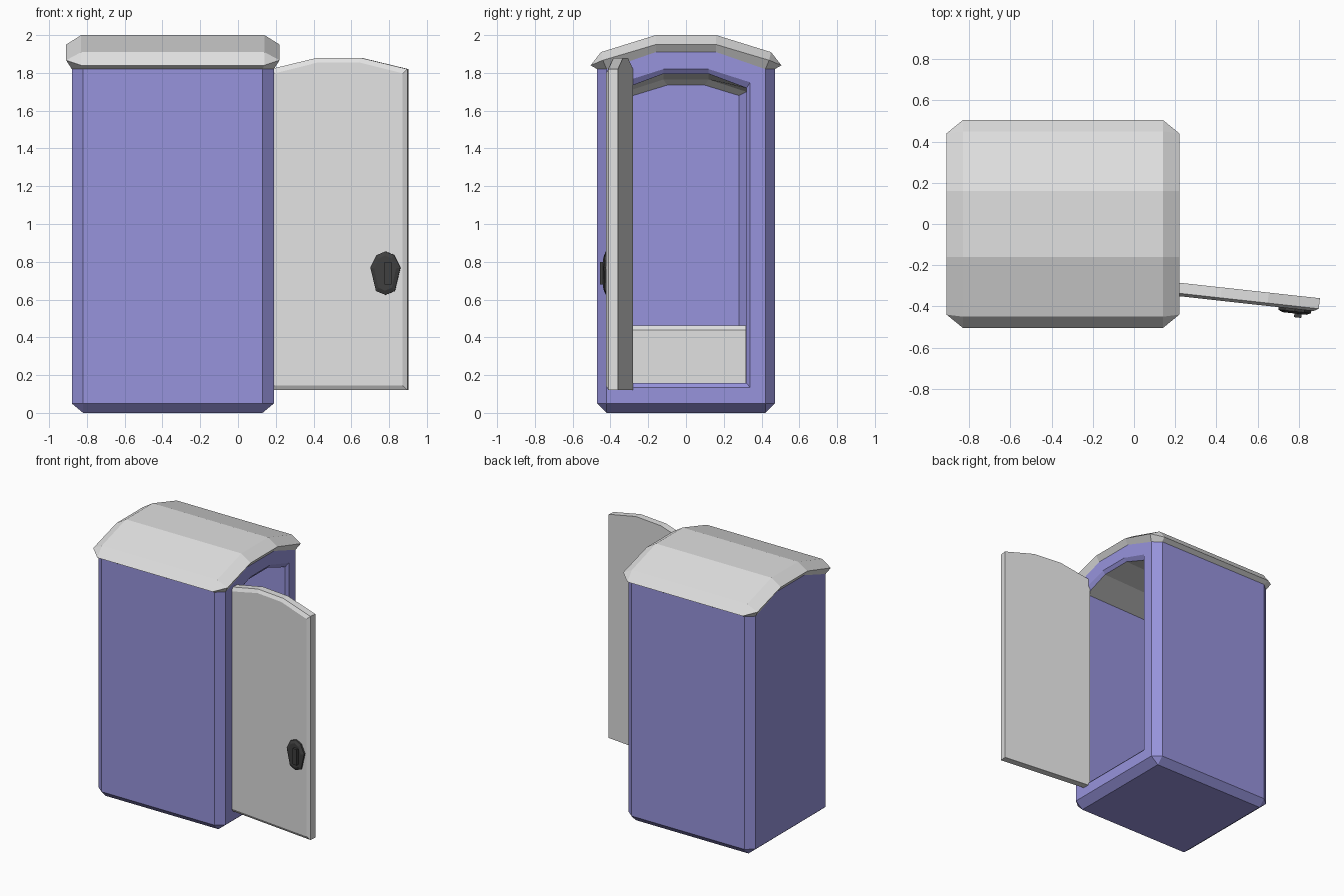
import bpy, bmesh, math

if "Cube" in bpy.data.objects:
    bpy.data.objects.remove(bpy.data.objects["Cube"])


def material(name, rgb):
    m = bpy.data.materials.new(name)
    m.use_nodes = True
    m.diffuse_color = (*rgb, 1)
    m.node_tree.nodes["Principled BSDF"].inputs["Base Color"].default_value = (*rgb, 1)
    return m


PURPLE = material("cabin purple", (0.31, 0.295, 0.72))
GREY = material("pale grey", (0.75, 0.75, 0.75))
BLACK = material("latch black", (0.05, 0.05, 0.05))


def loft(name, loops, mats, closed=True, rule=None):
    """Skin equal-length loops; a closed loft wraps round and caps both ends."""
    bm = bmesh.new()
    rings = [[bm.verts.new(p) for p in loop] for loop in loops]
    n = len(rings[0])
    for k, (a, b) in enumerate(zip(rings, rings[1:])):
        for i in range(n if closed else n - 1):
            j = (i + 1) % n
            f = bm.faces.new((a[i], a[j], b[j], b[i]))
            f.material_index = rule(k, i) if rule else 0
    if closed:
        bm.faces.new(rings[0])
        bm.faces.new(rings[-1])
    bmesh.ops.remove_doubles(bm, verts=bm.verts[:], dist=1e-4)
    bmesh.ops.recalc_face_normals(bm, faces=bm.faces[:])
    mesh = bpy.data.meshes.new(name)
    bm.to_mesh(mesh)
    bm.free()
    for m in mats:
        mesh.materials.append(m)
    ob = bpy.data.objects.new(name, mesh)
    bpy.context.collection.objects.link(ob)
    return ob


def section(x, w, z0, side, top, mid, ch=0.0):
    """Arched doorway-like section across y, with an optional bottom chamfer."""
    right = [(w - ch, z0), (w, z0 + ch), (w, side), (mid, top)]
    left = [(-y, z) for y, z in reversed(right)]
    return [(x, y, z) for y, z in right + left]


CX = -0.345  # centre of the cabin along x

# Cabin: outer shell, door frame and hollow inside in one skin
outer_end = dict(w=0.42, z0=0.05, side=1.82, top=1.91, mid=0.16)
outer_mid = dict(w=0.47, z0=0.0, side=1.82, top=1.91, mid=0.16, ch=0.05)
loft("cabin", [
    section(CX - 0.535, **outer_end),
    section(CX - 0.475, **outer_mid),
    section(CX + 0.475, **outer_mid),
    section(CX + 0.535, **outer_end),
    section(CX + 0.535, 0.34, 0.135, 1.75, 1.82, 0.12),
    section(CX + 0.515, 0.32, 0.157, 1.72, 1.795, 0.12),
    section(CX - 0.43, 0.32, 0.157, 1.70, 1.765, 0.12),
    section(CX - 0.475, 0.28, 0.19, 1.68, 1.735, 0.10),
], [PURPLE, GREY], rule=lambda k, i: int(k >= 5 and i in (2, 3, 4)))


# Roof: arched shell with chamfered rim
def roof_loop(points, s):
    """Mirror (half length, y, z) points across y for the end on side s."""
    half = [(CX + s * h, y, z) for h, y, z in points]
    return [(x, -y, z) for x, y, z in half] + half[::-1]


foot = (0.535, 0.42, 1.82)
rim = (0.565, 0.44, 1.867)
under = [foot, foot, foot, (0.535, 0.16, 1.91)]
edge = [foot, rim, rim, (0.565, 0.16, 1.95)]
crown = [(0.475, 0.47, 1.82), (0.485, 0.505, 1.84), (0.485, 0.45, 1.91), (0.485, 0.16, 2.0)]
loft("roof", [roof_loop(p, -1) for p in (under, edge, crown)]
     + [roof_loop(p, 1) for p in (crown, edge, under)], [GREY], closed=False)

# Bench box across the back of the cabin
def bench_loop(z, front):
    return [(-0.80, -0.318, z), (front, -0.318, z), (front, 0.318, z), (-0.80, 0.318, z)]


loft("bench", [bench_loop(0.15, -0.33), bench_loop(0.44, -0.33), bench_loop(0.462, -0.35)], [GREY])


# Open door and its latch share one hinge position
def hang(ob):
    ob.location = (0.17, -0.345, 0)
    ob.rotation_euler.z = math.radians(-6.3)


def plate(points, y, inset=0.0):
    """Outline in (x, z) at depth y, pulled in evenly on both axes."""
    us, zs = zip(*points)
    cu, cz = (min(us) + max(us)) / 2, (min(zs) + max(zs)) / 2
    fu, fz = 1 - 2 * inset / (max(us) - min(us)), 1 - 2 * inset / (max(zs) - min(zs))
    return [(cu + (u - cu) * fu, y, cz + (z - cz) * fz) for u, z in points]


L = 0.73
door = [(0, 0.12), (L, 0.12), (L, 1.82), (0.48, 1.88), (0.25, 1.88), (0, 1.82)]
hang(loft("door", [plate(door, 0, 0.024), plate(door, 0.014), plate(door, 0.065)], [GREY]))

U = 0.615
right = [(0, 0.625), (0.05, 0.645), (0.08, 0.77), (0.047, 0.835), (0, 0.855)]
shield = [(U + u, z) for u, z in right] + [(U - u, z) for u, z in right[-2:0:-1]]
hang(loft("latch_plate", [plate(shield, 0.005), plate(shield, -0.012),
                          plate(shield, -0.022, 0.022)], [BLACK]))
grip = [(U, 0.68), (U + 0.035, 0.68), (U + 0.035, 0.80), (U, 0.80)]
hang(loft("latch_grip", [plate(grip, -0.01), plate(grip, -0.04)], [BLACK]))
